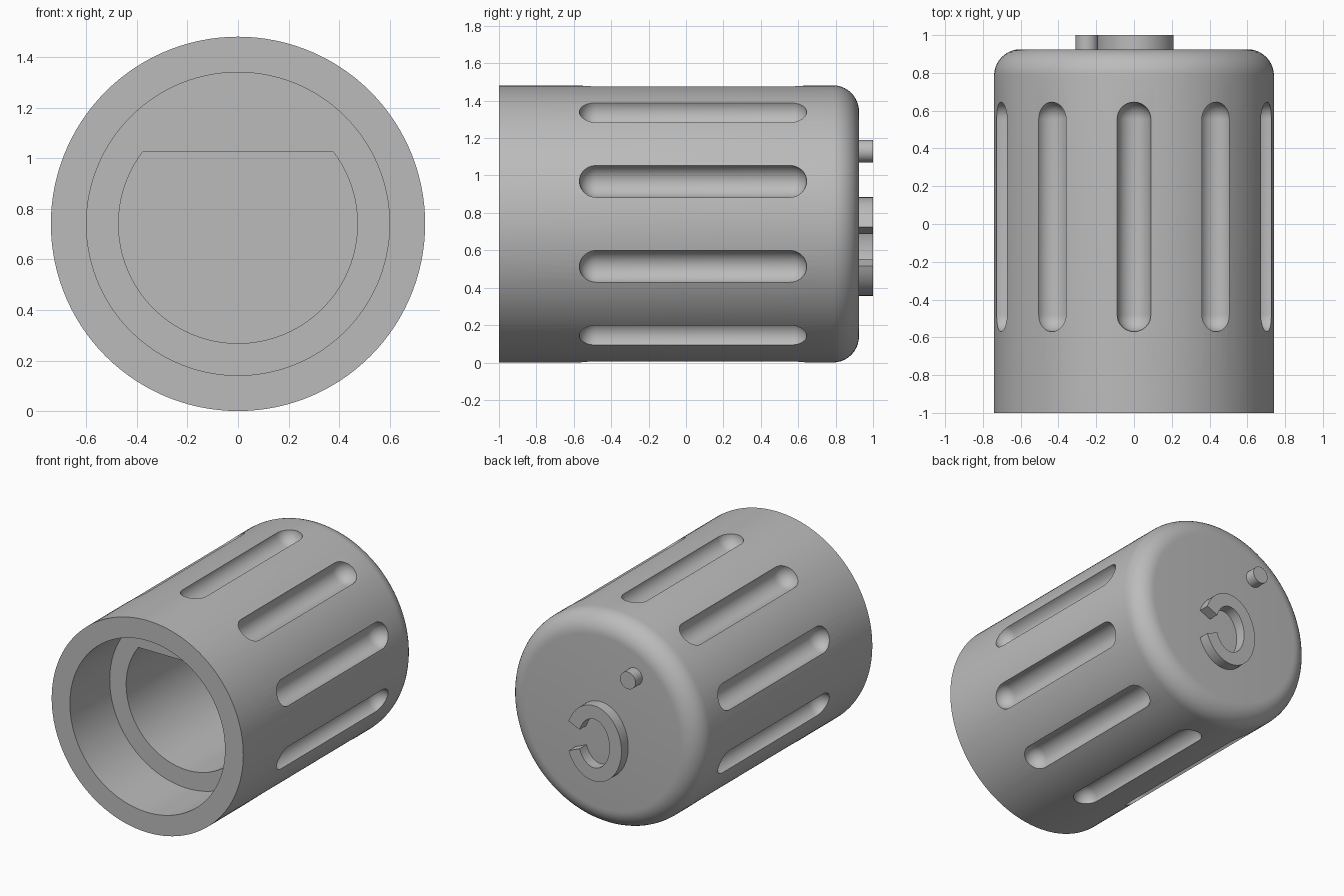
import bpy, bmesh, math
from mathutils import Matrix

cube = bpy.data.objects.get("Cube")
if cube:
    bpy.data.objects.remove(cube, do_unlink=True)

R = 0.741            # knob radius, also the height of its axis
BACK, FRONT = 0.925, -1.0
FILLET = 0.14

grey = bpy.data.materials.new("mid_grey")
grey.use_nodes = True
colour = (0.5, 0.5, 0.5, 1)
grey.diffuse_color = colour
grey.node_tree.nodes["Principled BSDF"].inputs["Base Color"].default_value = colour


def finish(bm, name):
    bmesh.ops.recalc_face_normals(bm, faces=bm.faces)
    mesh = bpy.data.meshes.new(name)
    bm.to_mesh(mesh)
    bm.free()
    mesh.materials.append(grey)
    obj = bpy.data.objects.new(name, mesh)
    bpy.context.collection.objects.link(obj)
    return obj


def arc(cy, cr, radius, start, end, steps):
    """Points (y, r) along an arc, angles in degrees from the +y axis."""
    angles = [math.radians(start + (end - start) * i / steps) for i in range(steps + 1)]
    return [(cy + radius * math.cos(a), cr + radius * math.sin(a)) for a in angles]


def lathe(bm, profile, segments, matrix):
    """Spin a (y, r) profile around the y axis; its open ends become caps."""
    rings = []
    for y, r in profile:
        ring = []
        for i in range(segments):
            a = math.tau * i / segments
            ring.append(bm.verts.new(matrix @ Matrix.Translation((r * math.sin(a), y, r * math.cos(a))).translation))
        rings.append(ring)
    for a, b in zip(rings, rings[1:]):
        for i in range(segments):
            j = (i + 1) % segments
            bm.faces.new((a[i], a[j], b[j], b[i]))
    bm.faces.new(rings[0])
    bm.faces.new(rings[-1])


def select_only(obj):
    bpy.ops.object.select_all(action='DESELECT')
    obj.select_set(True)
    bpy.context.view_layer.objects.active = obj


def cut(obj, cutter):
    mod = obj.modifiers.new("cut", 'BOOLEAN')
    mod.operation = 'DIFFERENCE'
    mod.solver = 'EXACT'
    mod.object = cutter
    select_only(obj)
    bpy.ops.object.modifier_apply(modifier=mod.name)
    bpy.data.objects.remove(cutter, do_unlink=True)


def smooth(obj):
    select_only(obj)
    bpy.ops.object.shade_smooth_by_angle(angle=math.radians(30))


axis = Matrix.Translation((0, 0, R))

# Knob body: counterbored front, rounded back edge
LEDGE, BORE = -0.56, 0.6
bm = bmesh.new()
lathe(bm, [(LEDGE, BORE), (FRONT, BORE), (FRONT, R)]
      + arc(BACK - FILLET, R - FILLET, FILLET, 90, 0, 10), 120, axis)
body = finish(bm, "knob_body")

# D-shaped socket
bm = bmesh.new()
lathe(bm, [(LEDGE - 0.1, 0.473), (0.76, 0.473)], 96, axis)
bmesh.ops.bisect_plane(bm, geom=bm.verts[:] + bm.edges[:] + bm.faces[:],
                       plane_co=(0, 0, 1.025), plane_no=(0, 0, 1), clear_outer=True)
bmesh.ops.holes_fill(bm, edges=[e for e in bm.edges if e.is_boundary])
cut(body, finish(bm, "socket_cutter"))

# Ten round-ended grip slots
SLOTS, SLOT_R = 10, 0.09
bm = bmesh.new()
capsule = arc(0.645 - SLOT_R, 0, SLOT_R, 2, 90, 8) + arc(-0.57 + SLOT_R, 0, SLOT_R, 90, 178, 8)
for k in range(SLOTS):
    turn = Matrix.Rotation(math.tau * k / SLOTS, 4, 'Y')
    lathe(bm, capsule, 32, axis @ turn @ Matrix.Translation((0, 0, R)))
cut(body, finish(bm, "slot_cutter"))
smooth(body)

# Small round pin on the back face
bm = bmesh.new()
lathe(bm, [(BACK - 0.02, 0.06), (1, 0.06)], 32, Matrix.Translation((-0.25, 0, 1.13)))
smooth(finish(bm, "index_pin"))

# Open oval ring on the back face, with its gap towards +x
bm = bmesh.new()
STEPS, GAP = 48, math.radians(23)
sections = []
for i in range(STEPS + 1):
    a = GAP + (math.tau - 2 * GAP) * i / STEPS
    sections.append([bm.verts.new((0.012 + rx * math.cos(a), y, 0.62 + rz * math.sin(a)))
                     for rx, rz, y in ((0.213, 0.264, BACK - 0.02), (0.213, 0.264, 1),
                                       (0.12, 0.17, 1), (0.12, 0.17, BACK - 0.02))])
for a, b in zip(sections, sections[1:]):
    for i in range(4):
        j = (i + 1) % 4
        bm.faces.new((a[i], a[j], b[j], b[i]))
bm.faces.new(sections[0])
bm.faces.new(sections[-1])
smooth(finish(bm, "open_ring"))
